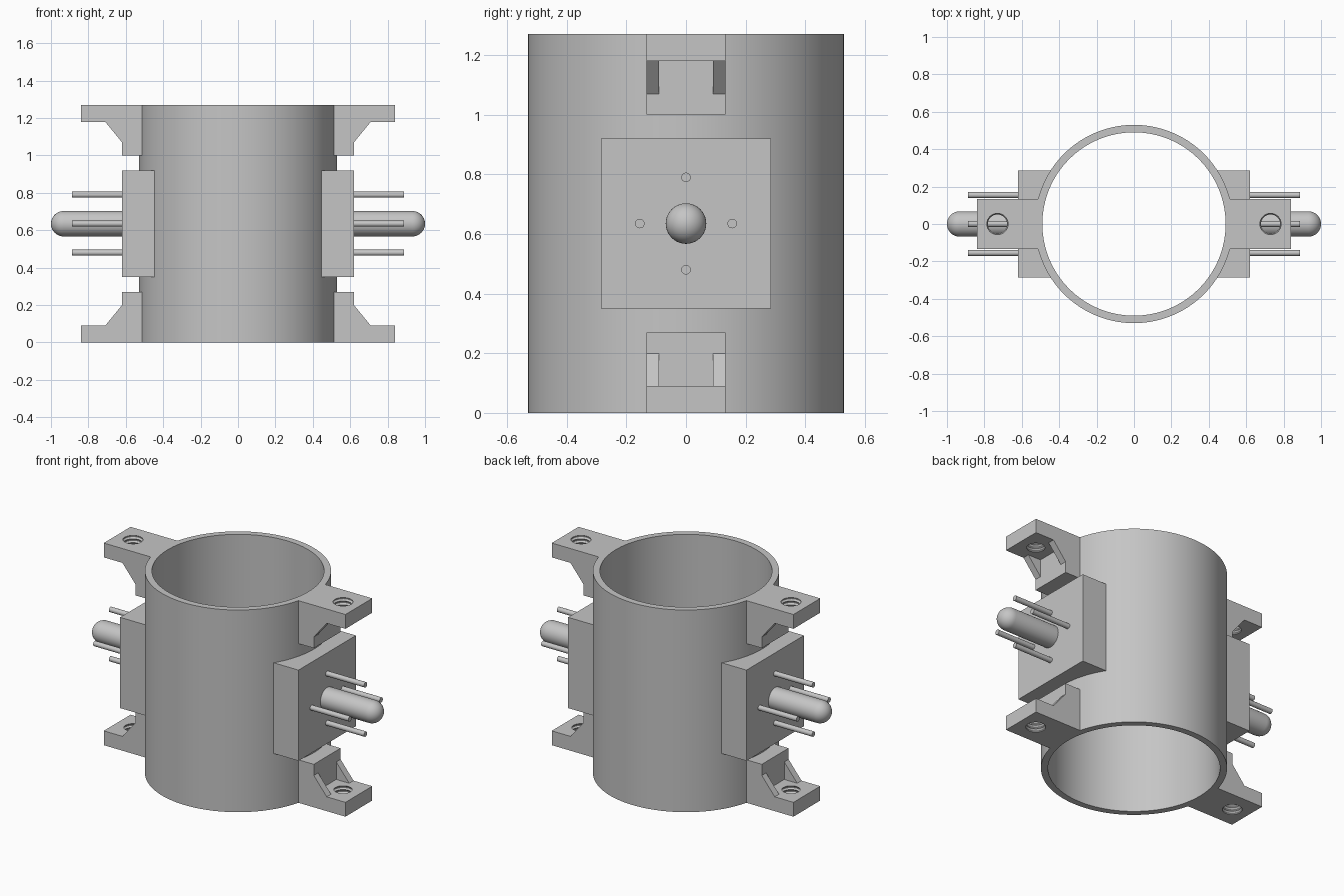
import bpy
import bmesh
from math import sin, cos, pi, radians
from mathutils import Matrix

H = 1.27            # total height
MID = H / 2         # every part is modelled around mid height
R_OUT, R_IN = 0.53, 0.49

cube = bpy.data.objects.get("Cube")
if cube:
    bpy.data.objects.remove(cube)

grey = bpy.data.materials.new("light_grey")
grey.use_nodes = True
COLOUR = (0.56, 0.56, 0.56, 1)
grey.diffuse_color = COLOUR
grey.node_tree.nodes["Principled BSDF"].inputs["Base Color"].default_value = COLOUR


def make(name, bm):
    bmesh.ops.recalc_face_normals(bm, faces=bm.faces)
    mesh = bpy.data.meshes.new(name)
    bm.to_mesh(mesh)
    bm.free()
    mesh.materials.append(grey)
    ob = bpy.data.objects.new(name, mesh)
    ob.location.z = MID
    bpy.context.collection.objects.link(ob)
    return ob


def lathe(name, profile, steps, closed=False, turn=Matrix()):
    """Spin (radius, height) points round z, then place with turn."""
    bm = bmesh.new()
    verts = [bm.verts.new((r, 0, z)) for r, z in profile]
    pairs = list(zip(verts, verts[1:] + verts[:1]))
    edges = [bm.edges.new(p) for p in (pairs if closed else pairs[:-1])]
    bmesh.ops.spin(bm, geom=verts + edges, cent=(0, 0, 0), axis=(0, 0, 1),
                   angle=2 * pi, steps=steps, use_merge=True)
    bmesh.ops.remove_doubles(bm, verts=bm.verts, dist=0.0001)
    bm.transform(turn)
    return make(name, bm)


def prism(name, profile, half_width):
    """Extrude an (x, z) outline across y."""
    bm = bmesh.new()
    face = bm.faces.new([bm.verts.new((x, -half_width, z)) for x, z in profile])
    grown = bmesh.ops.extrude_face_region(bm, geom=[face])["geom"]
    moved = [v for v in grown if isinstance(v, bmesh.types.BMVert)]
    bmesh.ops.translate(bm, verts=moved, vec=(0, 2 * half_width, 0))
    return make(name, bm)


def box_outline(x0, x1, z0, z1):
    return [(x0, z0), (x1, z0), (x1, z1), (x0, z1)]


def cut(ob, cutter):
    mod = ob.modifiers.new("cut", "BOOLEAN")
    mod.operation = "DIFFERENCE"
    mod.solver = "EXACT"
    mod.object = cutter
    cutter.hide_render = True
    cutter.hide_set(True)


def mirror(ob, vertical=False):
    mod = ob.modifiers.new("mirror", "MIRROR")
    mod.use_axis = (True, False, vertical)
    mod.use_mirror_merge = False


def smooth(ob):
    bpy.ops.object.select_all(action="DESELECT")
    ob.select_set(True)
    bpy.context.view_layer.objects.active = ob
    bpy.ops.object.shade_smooth_by_angle(angle=radians(30))


# Open tube
tube = lathe("tube", [(R_IN, -MID), (R_OUT, -MID), (R_OUT, MID), (R_IN, MID)], 128, True)
smooth(tube)

# Cutter that shapes the inner side of pads and brackets to the tube wall
bore = lathe("bore_cutter", [(0, -1), (0.51, -1), (0.51, 1), (0, 1)], 128)

# Square side pads
pad = prism("side_pad", box_outline(0.3, 0.62, -0.285, 0.285), 0.285)
cut(pad, bore)
mirror(pad)

# Mounting brackets with a pocket between two gussets and a threaded hole
bracket = prism("mounting_bracket", [(0.4, 0.365), (0.62, 0.365), (0.62, 0.435),
                                     (0.71, 0.545), (0.84, 0.545), (0.84, MID),
                                     (0.4, MID)], 0.133)
pocket = prism("pocket_cutter", box_outline(0.62, 0.8, 0.4, 0.545), 0.09)
PITCH, START = 0.024, 0.53
thread = [(0, START)]
for i in range(6):
    z = START + i * PITCH
    thread += [(0.06, z), (0.06, z + PITCH * 0.25), (0.051, z + PITCH * 0.6)]
thread.append((0, START + 6 * PITCH))
hole = lathe("thread_cutter", thread, 32, turn=Matrix.Translation((0.73, 0, 0)))
for cutter in (bore, pocket, hole):
    cut(bracket, cutter)
mirror(bracket, vertical=True)

# Round-ended centre pin
ALONG_X = Matrix.Rotation(pi / 2, 4, "Y")
R_PIN = 0.068
tip = [(R_PIN * cos(a * pi / 20), 1 - R_PIN + R_PIN * sin(a * pi / 20)) for a in range(10)]
pin = lathe("centre_pin", [(0, 0.6), (R_PIN, 0.6)] + tip + [(0, 1)], 40, turn=ALONG_X)
smooth(pin)
mirror(pin)

# Four thin pins around it
for name, y, z in (("upper", 0, 1), ("lower", 0, -1), ("front", -1, 0), ("rear", 1, 0)):
    place = Matrix.Translation((0, y * 0.155, z * 0.155)) @ ALONG_X
    thin = lathe(name + "_thin_pin", [(0, 0.6), (0.016, 0.6), (0.016, 0.887), (0, 0.887)],
                 20, turn=place)
    smooth(thin)
    mirror(thin)
